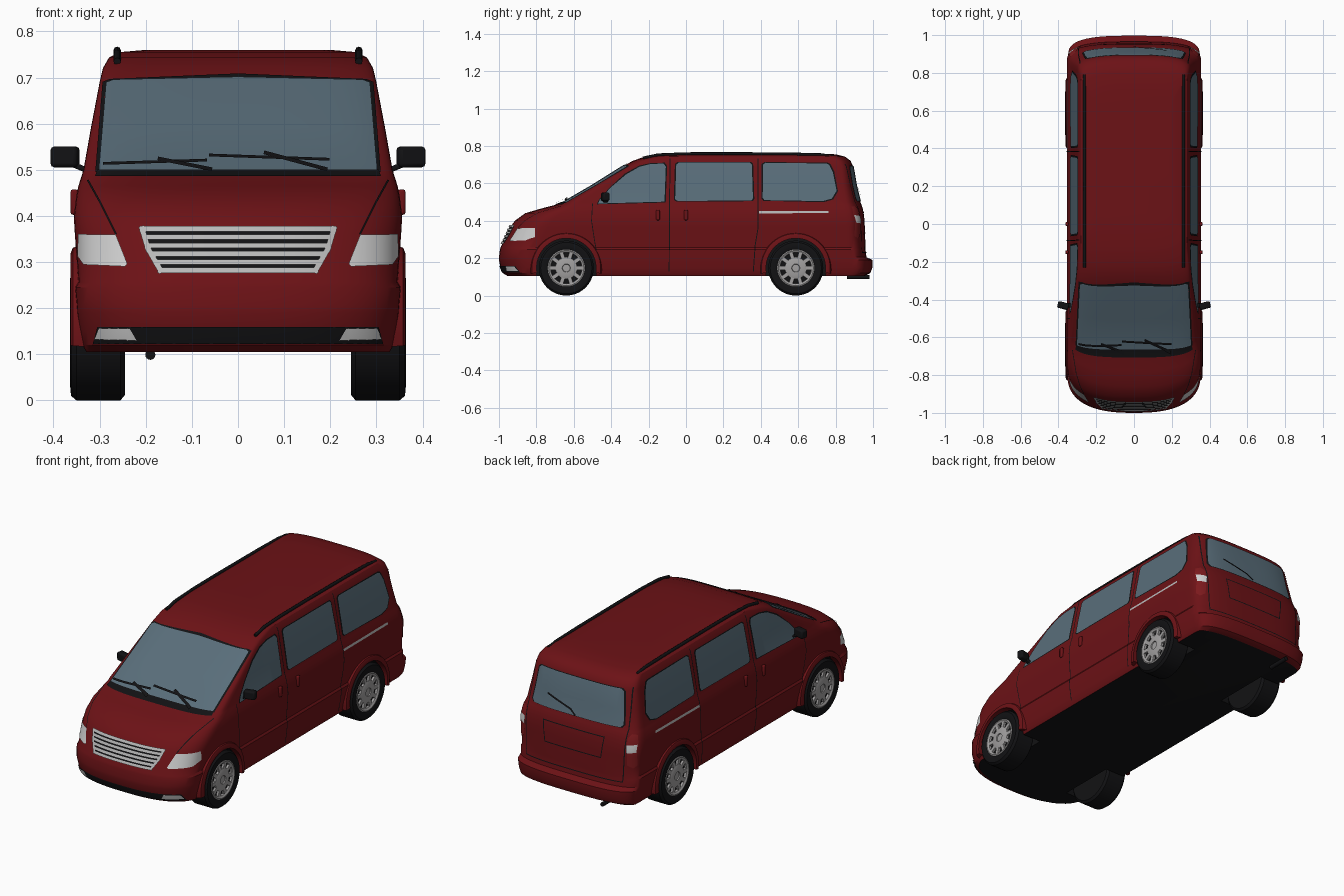
import bpy, bmesh, math
from mathutils import Vector

if "Cube" in bpy.data.objects:
    bpy.data.objects.remove(bpy.data.objects["Cube"])

def mat(name, c):
    m = bpy.data.materials.new(name)
    m.diffuse_color = (*c, 1)
    m.use_nodes = True
    m.node_tree.nodes["Principled BSDF"].inputs["Base Color"].default_value = m.diffuse_color
    return m

RED = mat("dark red paint", (0.15, 0.006, 0.008))
GLASS = mat("blue grey glass", (0.10, 0.155, 0.195))
BLACK = mat("black rubber", (0.006, 0.006, 0.007))
SILVER = mat("silver trim", (0.48, 0.48, 0.48))
LAMP = mat("lamp white", (0.62, 0.62, 0.62))
TAIL = mat("tail lamp red", (0.2, 0.01, 0.012))
RIM = mat("rim grey", (0.36, 0.35, 0.35))

# body levels: z, front y, back y, half width, front depth, back depth, front roundness
LEVELS = [
    (.105, -.955, .955, .330, .18, .08, 2.5), (.120, -.980, .985, .338, .19, .10, 2.5),
    (.150, -.992, .997, .343, .20, .11, 2.5), (.190, -1.0, .997, .349, .20, .11, 2.5),
    (.205, -1.0, .965, .350, .20, .10, 2.5), (.245, -.995, .960, .353, .20, .10, 2.5),
    (.256, -.992, .960, .346, .20, .10, 2.5), (.310, -.965, .958, .350, .20, .10, 2.5),
    (.365, -.940, .956, .354, .20, .10, 2.5), (.400, -.915, .955, .356, .20, .10, 2.5),
    (.440, -.860, .950, .351, .19, .10, 2.6), (.465, -.775, .945, .346, .16, .10, 2.8),
    (.487, -.690, .938, .339, .12, .10, 3.4), (.500, -.655, .932, .335, .09, .10, 4),
    (.590, -.500, .910, .319, .08, .09, 4), (.690, -.340, .893, .300, .08, .08, 4),
    (.720, -.285, .880, .293, .09, .08, 4), (.743, -.220, .850, .280, .12, .08, 3.5),
    (.755, -.120, .800, .258, .12, .08, 3), (.760, 0.0, .700, .200, .12, .08, 3)]

def level(z):
    for a, b in zip(LEVELS, LEVELS[1:]):
        if z <= b[0]:
            t = max(0, (z - a[0]) / (b[0] - a[0]))
            return [p + (q - p) * t for p, q in zip(a, b)]
    return LEVELS[-1]

def ring(L, n=14, m=12):
    z, yf, yb, w, df, db, e = L
    pts = []
    for i in range(n + 1):
        a = math.pi / 2 * i / n
        pts.append((w * math.sin(a) ** (2 / e), yf + df - df * max(0, math.cos(a)) ** (2 / e)))
    y0, y1 = yf + df, yb - db
    pts += [(w, y0 + (y1 - y0) * i / m) for i in range(1, m)]
    for i in range(n, -1, -1):
        a = math.pi / 2 * i / n
        pts.append((w * math.sin(a) ** (2 / 3), yb - db + db * max(0, math.cos(a)) ** (2 / 3)))
    pts[0], pts[-1] = (0, yf), (0, yb)
    pts += [(-x, y) for x, y in pts[-2:0:-1]]
    return [Vector((x, y, z)) for x, y in pts]

def finish(name, bm, mats):
    me = bpy.data.meshes.new(name)
    bm.to_mesh(me)
    bm.free()
    for m in mats:
        me.materials.append(m)
    ob = bpy.data.objects.new(name, me)
    bpy.context.collection.objects.link(ob)
    return ob

# surface mappers: 2D drawing coordinates to a point on the body
def drop(r, d, n):
    return d * (1 - (1 - min(abs(r), .9995) ** n) ** (1 / n))

def front(x, z, off):
    _, yf, yb, w, df, db, n = level(z)
    return Vector((x, yf + drop(x / w, df, n) - off, z + off * .5))

def back(x, z, off):
    _, yf, yb, w, df, db, n = level(z)
    return Vector((x, yb - drop(x / w, db, 3) + off, z))

def side(s):
    def f(y, z, off):
        _, yf, yb, w, df, db, n = level(z)
        x = w
        if y < yf + df:
            x = w * (1 - min(1, (yf + df - y) / df) ** n) ** (1 / n)
        elif y > yb - db:
            x = w * (1 - min(1, (y - yb + db) / db) ** 3) ** (1 / 3)
        return Vector((s * (x + off), y, z))
    return f

def patch(name, polys, f, m, off=.004, step=.02):
    """Flat outlines cut into a grid and laid on the body surface."""
    bm = bmesh.new()
    for p in polys:
        bm.faces.new([bm.verts.new((u, 0, v)) for u, v in p])
    us = [v.co.x for v in bm.verts]
    cuts = [((k * step, 0, 0), (1, 0, 0)) for k in range(math.ceil(min(us) / step), int(max(us) / step) + 1)]
    cuts += [((0, 0, L[0]), (0, 0, 1)) for L in LEVELS]
    for co, no in cuts:
        bmesh.ops.bisect_plane(bm, geom=bm.verts[:] + bm.edges[:] + bm.faces[:], plane_co=co, plane_no=no)
    for v in bm.verts:
        v.co = f(v.co.x, v.co.z, off)
    bm.normal_update()
    out = Vector((0, -1, .3)) if f is front else Vector((0, 1, 0))
    for fc in bm.faces:
        c = fc.calc_center_median()
        o = out if f in (front, back) else Vector((c.x, 0, 0))
        if fc.normal.dot(o) < 0:
            fc.normal_flip()
    return finish(name, bm, [m])

def strip(name, pts, f, m, w=.006, off=.002, step=.02):
    polys = []
    for a, b in zip(pts, pts[1:]):
        a, b = Vector(a), Vector(b)
        d = (b - a).normalized() * w / 2
        n = Vector((-d.y, d.x))
        polys.append([a - d + n, a - d - n, b + d - n, b + d + n])
    return patch(name, polys, f, m, off, step)

def window(name, poly, f):
    c = sum((Vector(p) for p in poly), Vector((0, 0))) / len(poly)
    edge = [Vector(p) + (Vector(p) - c).normalized() * .008 for p in poly]
    patch(name + "_seal", [edge], f, BLACK, .002)
    patch(name, [poly], f, GLASS, .004)

def box(name, loc, size, m, bevel=.006, rot=(0, 0, 0)):
    bpy.ops.mesh.primitive_cube_add(size=1, location=loc, rotation=rot)
    ob = bpy.context.object
    ob.name = name
    ob.scale = size
    bpy.ops.object.transform_apply(location=False, rotation=False)
    ob.data.materials.append(m)
    b = ob.modifiers.new("bevel", 'BEVEL')
    b.width, b.segments = bevel, 2
    return ob

def lathe(name, prof, s, y, m, seg=40, z=.147):
    """Spin (x, radius) profile round the wheel axle."""
    bm = bmesh.new()
    rows = [[bm.verts.new((s * x, y + r * math.cos(k * math.tau / seg), z + r * math.sin(k * math.tau / seg)))
             for k in range(seg)] for x, r in prof]
    for a, b in zip(rows, rows[1:]):
        for k in range(seg):
            j = (k + 1) % seg
            bm.faces.new((a[k], a[j], b[j], b[k]))
    bm.faces.new(rows[0])
    bm.faces.new(rows[-1])
    bmesh.ops.recalc_face_normals(bm, faces=bm.faces)
    return finish(name, bm, [m])

# body shell
bm = bmesh.new()
rows = [[bm.verts.new(p) for p in ring(L)] for L in LEVELS]
for a, b in zip(rows, rows[1:]):
    for k in range(len(a)):
        j = (k + 1) % len(a)
        bm.faces.new((a[k], a[j], b[j], b[k]))
bm.faces.new(rows[0])
bm.faces.new(rows[-1])
bmesh.ops.recalc_face_normals(bm, faces=bm.faces)
body = finish("body_shell", bm, [RED, BLACK])

# wheel wells cut out of the body
AXLES = (-.64, .587)
ARCH = .163
for y in AXLES:
    for s in (1, -1):
        cut = lathe("wheel_well_cutter", [(.22, ARCH), (.42, ARCH)], s, y, BLACK, 48)
        mod = body.modifiers.new("well", 'BOOLEAN')
        mod.operation, mod.solver, mod.object = 'DIFFERENCE', 'EXACT', cut
        bpy.context.view_layer.objects.active = body
        bpy.ops.object.modifier_apply(modifier=mod.name)
        bpy.data.objects.remove(cut)
for p in body.data.polygons:
    c = p.center
    well = any(math.hypot(c.y - y, c.z - .147) < ARCH + .001 for y in AXLES) and abs(p.normal.x) < .3
    inner = abs(c.x) < .23 and abs(p.normal.x) > .9
    p.material_index = int(well or inner or (p.normal.z < -.8 and c.z < .11))

# wheels and arch lips
for y in AXLES:
    for s in (1, -1):
        lathe("tyre", [(.245, .09), (.245, .135), (.255, .147), (.35, .147), (.362, .137), (.364, .115),
                       (.358, .1), (.345, .097)], s, y, BLACK)
        lathe("rim_ring", [(.340, .1), (.360, .1), (.362, .094), (.356, .084), (.340, .082)], s, y, RIM)
        lathe("hub_cap", [(.340, .06), (.356, .058), (.360, .045), (.361, .022), (.356, .02)], s, y, RIM)
        for k in range(10):
            a = math.tau * k / 10
            box("wheel_spoke", (s * .35, y + .07 * math.cos(a), .147 + .07 * math.sin(a)),
                (.014, .04, .022), RIM, .002, (a, 0, 0))
        bm = bmesh.new()
        rows = []
        for k in range(29):
            a = math.radians(-9 + 198 * k / 28)
            rows.append([bm.verts.new((s * x, y + r * math.cos(a), .147 + r * math.sin(a)))
                         for x, r in ((.325, .159), (.363, .159), (.363, .172), (.358, .184), (.325, .196))])
        for a, b in zip(rows, rows[1:]):
            for k in range(5):
                bm.faces.new((a[k], a[(k + 1) % 5], b[(k + 1) % 5], b[k]))
        bm.faces.new(rows[0])
        bm.faces.new(rows[-1])
        bmesh.ops.recalc_face_normals(bm, faces=bm.faces)
        finish("wheel_arch_lip", bm, [RED])

# parts on both sides
for s in (1, -1):
    f = side(s)
    window("front_side_window", [(-.47, .492), (-.115, .502), (-.108, .69), (-.12, .706), (-.19, .703),
                                 (-.25, .688), (-.32, .648), (-.40, .58), (-.46, .515)], f)
    window("middle_side_window", [(-.058, .515), (-.045, .506), (.35, .508), (.358, .52), (.352, .7),
                                  (.342, .71), (-.04, .71), (-.052, .7)], f)
    window("rear_side_window", [(.41, .522), (.42, .51), (.73, .505), (.78, .518), (.805, .56), (.785, .66),
                                (.765, .7), (.75, .706), (.425, .71), (.412, .7)], f)
    strip("front_door_seam", [(-.50, .49), (-.505, .40), (-.49, .30), (-.46, .13)], f, BLACK, .004)
    strip("middle_door_seam", [(-.085, .73), (-.088, .50), (-.09, .13)], f, BLACK, .005)
    strip("rear_door_seam", [(.385, .73), (.385, .36), (.37, .27), (.36, .13)], f, BLACK, .005)
    strip("sliding_door_rail", [(.395, .445), (.755, .447)], f, SILVER, .012, .003)
    for y in (-.15, .0):
        box("door_handle", (s * .355, y, .43), (.016, .02, .055), RED, .005)
    # mirror
    box("mirror_shell", (s * .375, -.432, .528), (.06, .036, .045), BLACK, .008, (0, 0, s * .25))
    box("mirror_arm", (s * .342, -.43, .505), (.04, .025, .012), BLACK, .004, (0, -s * .4, 0))
    # lamps
    patch("headlight", [[(s * x, z) for x, z in ((.265, .357), (.347, .358), (.348, .31), (.335, .292),
                                                 (.245, .288), (.24, .294))]], front, LAMP, .005, .006)
    patch("fog_light", [[(s * x, z) for x, z in ((.235, .152), (.302, .152), (.312, .128), (.22, .126))]],
          front, LAMP, .008, .01)
    patch("tail_lamp", [[(s * x, z) for x, z in ((.30, .46), (.315, .48), (.336, .475), (.344, .44), (.344, .32),
                                                 (.33, .305), (.305, .32))]], back, TAIL, .004, .005)
    patch("reversing_lamp", [[(s * x, z) for x, z in ((.298, .425), (.344, .43), (.344, .39), (.30, .385))]],
          back, LAMP, .007, .005)
    strip("bonnet_seam", [(s * .325, .475), (s * .30, .43), (s * .265, .36)], front, BLACK, .004, .003, .01)
    # roof rail
    cu = bpy.data.curves.new("roof_rail", 'CURVE')
    cu.dimensions, cu.bevel_depth, cu.bevel_resolution = '3D', .008, 2
    cu.use_fill_caps = True
    sp = cu.splines.new('POLY')
    pts = [(-.23, .735), (-.15, .752), (0, .758), (.2, .759), (.55, .757), (.72, .753), (.79, .743)]
    sp.points.add(len(pts) - 1)
    for q, (y, z) in zip(sp.points, pts):
        q.co = (s * .262, y, z, 1)
    cu.materials.append(BLACK)
    bpy.context.collection.objects.link(bpy.data.objects.new("roof_rail", cu))

# windscreen, cowl and wipers
patch("cowl_panel", [[(-.31, .484), (.31, .484), (.305, .498), (-.305, .498)]], front, BLACK, .005)
window("windscreen", [(-.302, .497), (0, .494), (.302, .497), (.286, .688), (.27, .694), (0, .70),
                      (-.27, .694), (-.286, .688)], front)
for i, (a, b, c, d) in enumerate([((-.29, .508), (-.07, .515), (-.17, .517), (-.06, .495)),
                                  ((-.06, .526), (.195, .517), (.06, .53), (.19, .495))]):
    strip("wiper_blade", [a, b], front, BLACK, .006, .012)
    strip("wiper_arm", [c, d], front, BLACK, .008, .014)

# grille
G = [(-.208, .368), (.208, .368), (.195, .325), (.168, .278), (-.168, .278), (-.195, .325)]
patch("grille_backing", [G], front, BLACK, .004)
strip("grille_frame", G + G[:1], front, SILVER, .012, .008)
for z, x in ((.35, .2), (.332, .195), (.314, .187), (.296, .178)):
    strip("grille_slat", [(-x, z), (x, z)], front, SILVER, .011, .008)

# front bumper opening
patch("bumper_intake", [[(-.315, .12), (.315, .12), (.305, .157), (-.305, .157)]], front, BLACK, .004)

# tailgate
window("rear_window", [(-.268, .52), (-.255, .506), (.255, .506), (.268, .52), (.25, .68), (.235, .693),
                       (-.235, .693), (-.25, .68)], back)
strip("rear_wiper", [(.0, .512), (.03, .535), (.17, .575)], back, BLACK, .009, .010)
strip("plate_recess_seam", [(-.18, .445), (.18, .445), (.165, .335), (-.165, .335), (-.18, .445)],
      back, BLACK, .005, .003)
strip("tailgate_seam", [(-.285, .70), (-.295, .5), (-.285, .23), (.285, .23), (.295, .5), (.285, .70)],
      back, BLACK, .005, .003)
bpy.ops.mesh.primitive_cylinder_add(vertices=16, radius=.011, depth=.12, location=(-.19, .92, .099),
                                    rotation=(math.pi / 2, 0, 0))
bpy.context.object.name = "exhaust_pipe"
bpy.context.object.data.materials.append(BLACK)

# smooth shading with crisp edges
bpy.ops.object.select_all(action='DESELECT')
for o in bpy.context.scene.objects:
    if o.type == 'MESH':
        o.select_set(True)
        bpy.context.view_layer.objects.active = o
bpy.ops.object.shade_smooth_by_angle(angle=math.radians(30))
